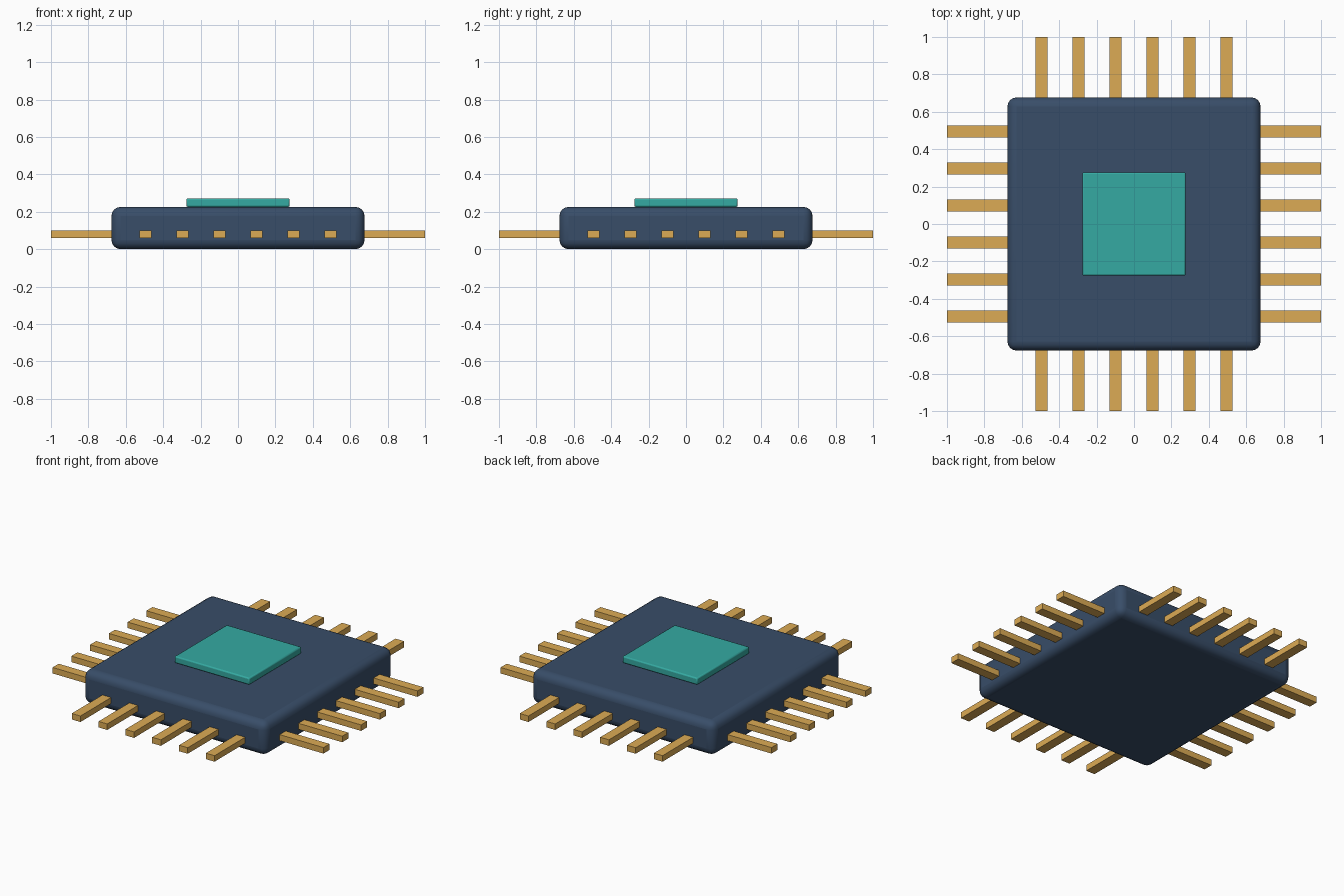
import bpy
import math
from mathutils import Matrix

if "Cube" in bpy.data.objects:
    bpy.data.objects.remove(bpy.data.objects["Cube"])


def material(name, rgb):
    m = bpy.data.materials.new(name)
    m.diffuse_color = (*rgb, 1)
    m.use_nodes = True
    m.node_tree.nodes["Principled BSDF"].inputs["Base Color"].default_value = m.diffuse_color
    return m


NAVY = material("navy", (0.04, 0.075, 0.14))
TEAL = material("teal", (0.035, 0.40, 0.36))
GOLD = material("gold", (0.72, 0.41, 0.09))


def box(name, lo, hi, mat, bevel=0, segments=3):
    """Box between two corners, with optional rounded edges."""
    size = [b - a for a, b in zip(lo, hi)]
    mid = [(a + b) / 2 for a, b in zip(lo, hi)]
    bpy.ops.mesh.primitive_cube_add(size=1)
    ob = bpy.context.object
    ob.name = name
    ob.data.transform(Matrix.Translation(mid) @ Matrix.Diagonal((*size, 1)))
    ob.data.materials.append(mat)
    if bevel:
        bpy.ops.object.shade_smooth_by_angle(angle=math.radians(40))
        mod = ob.modifiers.new("round_edges", 'BEVEL')
        mod.width = bevel
        mod.segments = segments
    return ob


# Package body
H = 0.677
box("chip_body", (-H, -H, 0), (H, H, 0.226), NAVY, 0.05, 4)

# Raised square die on top
D = 0.276
box("die", (-D, -D, 0.226), (D, D, 0.272), TEAL, 0.008, 2)

# Six straight pins on each of the four sides
for s, side in enumerate(("right", "back", "left", "front")):
    turn = Matrix.Rotation(s * math.pi / 2, 4, 'Z')
    for i in range(6):
        y = (i - 2.5) * 0.198
        pin = box(f"pin_{side}_{i + 1}", (0.62, y - 0.032, 0.059),
                  (1.0, y + 0.032, 0.099), GOLD)
        pin.data.transform(turn)
